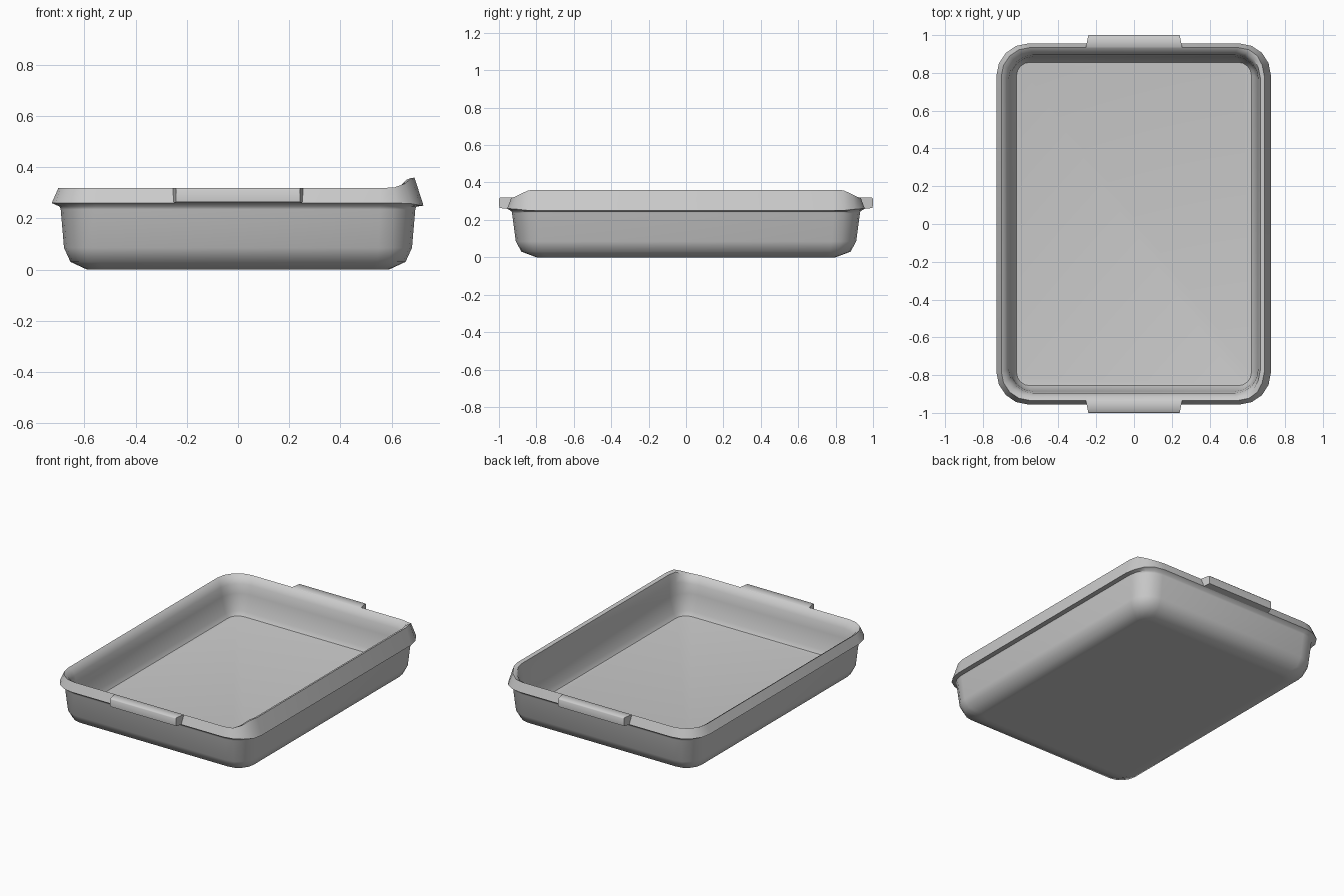
import bpy, bmesh, math

cube = bpy.data.objects.get("Cube")
if cube:
    bpy.data.objects.remove(cube)

# One metal colour for the whole pan
metal = bpy.data.materials.new("grey_metal")
metal.use_nodes = True
GREY = (0.6, 0.6, 0.6, 1)
metal.diffuse_color = GREY
metal.node_tree.nodes["Principled BSDF"].inputs["Base Color"].default_value = GREY


def finish(name, bm, angle):
    bmesh.ops.recalc_face_normals(bm, faces=bm.faces)
    mesh = bpy.data.meshes.new(name)
    bm.to_mesh(mesh)
    bm.free()
    obj = bpy.data.objects.new(name, mesh)
    bpy.context.collection.objects.link(obj)
    mesh.materials.append(metal)
    bpy.ops.object.select_all(action='DESELECT')
    obj.select_set(True)
    bpy.context.view_layer.objects.active = obj
    bpy.ops.object.shade_smooth_by_angle(angle=math.radians(angle))
    return obj


def rounded_ring(bm, hx, hy, z, radius, lift=0, segments=4):
    """Rounded rectangle; lift raises the long +x side."""
    ring = []
    for corner, (sx, sy) in enumerate([(1, 1), (-1, 1), (-1, -1), (1, -1)]):
        for i in range(segments + 1):
            a = math.pi / 2 * (corner + i / segments)
            x = sx * (hx - radius) + radius * math.cos(a)
            y = sy * (hy - radius) + radius * math.sin(a)
            blend = min(1, max(0, (x - 0.58) / 0.08))
            blend *= min(1, max(0, (0.93 - abs(y)) / 0.09))
            ring.append(bm.verts.new((x - 0.3 * abs(lift) * blend, y, z + lift * blend)))
    return ring


# Pan: outside wall, flared rim, inside wall and raised floor as one lofted skin
# half width, half depth, height, corner radius, lift on the +x side
profile = [
    (0.560, 0.770, 0.000, 0.06, 0),
    (0.590, 0.800, 0.000, 0.07, 0),
    (0.655, 0.880, 0.030, 0.11, 0),
    (0.680, 0.910, 0.085, 0.13, 0),
    (0.693, 0.930, 0.235, 0.14, 0),
    (0.697, 0.933, 0.246, 0.14, 0),
    (0.728, 0.956, 0.260, 0.17, -0.01),
    (0.702, 0.934, 0.319, 0.15, 0.04),
    (0.682, 0.914, 0.306, 0.14, 0.045),
    (0.664, 0.896, 0.270, 0.13, 0.02),
    (0.655, 0.886, 0.210, 0.12, 0),
    (0.640, 0.872, 0.098, 0.09, 0),
    (0.622, 0.856, 0.071, 0.07, 0),
    (0.615, 0.849, 0.070, 0.06, 0),
]
bm = bmesh.new()
rings = [rounded_ring(bm, *row) for row in profile]
for lower, upper in zip(rings, rings[1:]):
    n = len(lower)
    for i in range(n):
        j = (i + 1) % n
        bm.faces.new((lower[i], lower[j], upper[j], upper[i]))
bm.faces.new(rings[0])
bm.faces.new(rings[-1])
finish("pan", bm, 46)

# Handles: a short grip on each end, running smoothly off the rim
grip_section = [(0.914, 0.306), (0.934, 0.319), (0.995, 0.319),
                (1.000, 0.312), (0.998, 0.264), (0.940, 0.257)]
for name, side in (("front_handle", -1), ("back_handle", 1)):
    bm = bmesh.new()
    ends = []
    for sx in (-1, 1):
        ends.append([bm.verts.new((sx * (0.25 + 0.2 * (0.96 - y)), side * y, z))
                     for y, z in grip_section])
        bm.faces.new(ends[-1])
    n = len(grip_section)
    for i in range(n):
        j = (i + 1) % n
        bm.faces.new((ends[0][i], ends[0][j], ends[1][j], ends[1][i]))
    finish(name, bm, 60)
